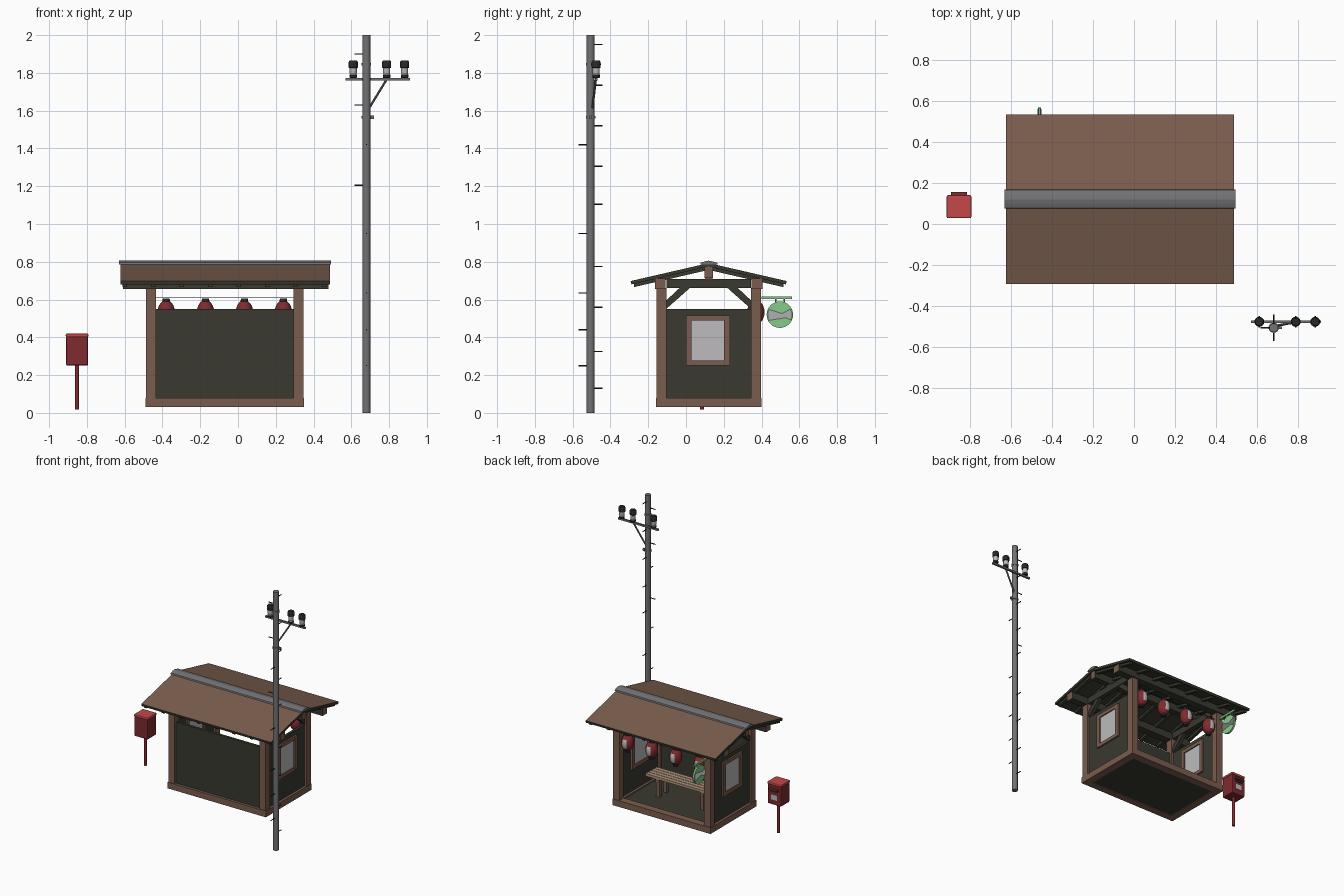
import bpy, bmesh, math
from mathutils import Vector

if "Cube" in bpy.data.objects:
    bpy.data.objects.remove(bpy.data.objects["Cube"])


def material(name, *rgb):
    m = bpy.data.materials.new(name)
    m.diffuse_color = (*rgb, 1)
    m.use_nodes = True
    m.node_tree.nodes["Principled BSDF"].inputs["Base Color"].default_value = m.diffuse_color
    return m


WOOD = material("brown_wood", .195, .11, .075)
DARK = material("dark_boards", .041, .041, .030)
GREY = material("steel_grey", .17, .17, .18)
PALE = material("pale_grey", .51, .50, .51)
RED = material("deep_red", .21, .024, .028)
LID = material("bright_red", .56, .065, .065)
GREEN = material("sign_green", .24, .60, .26)
TAN = material("bench_tan", .42, .29, .20)
BLACK = material("charcoal", .02, .022, .022)


def finish(name, bm, mats, rule=None, smooth=False, bevel=0):
    bmesh.ops.recalc_face_normals(bm, faces=bm.faces)
    bm.normal_update()
    if rule:
        for f in bm.faces:
            f.material_index = rule(f)
    me = bpy.data.meshes.new(name)
    bm.to_mesh(me)
    bm.free()
    for m in mats:
        me.materials.append(m)
    ob = bpy.data.objects.new(name, me)
    bpy.context.collection.objects.link(ob)
    if bevel:
        mod = ob.modifiers.new("bevel", 'BEVEL')
        mod.width, mod.segments = bevel, 2
    if smooth:
        bpy.context.view_layer.objects.active = ob
        ob.select_set(True)
        bpy.ops.object.shade_smooth_by_angle(angle=math.radians(40))
        ob.select_set(False)
    return ob


def prism(name, yz, x0, x1, mats, rule=None, bevel=0):
    """Profile in the y-z plane, extruded along x."""
    bm = bmesh.new()
    a = [bm.verts.new((x0, y, z)) for y, z in yz]
    b = [bm.verts.new((x1, y, z)) for y, z in yz]
    bm.faces.new(a)
    bm.faces.new(b[::-1])
    n = len(yz)
    for i in range(n):
        bm.faces.new((a[i], b[i], b[(i + 1) % n], a[(i + 1) % n]))
    return finish(name, bm, mats, rule, bevel=bevel)


def box(name, x0, x1, y0, y1, z0, z1, *mats, rule=None, bevel=0):
    return prism(name, [(y0, z0), (y1, z0), (y1, z1), (y0, z1)], x0, x1, mats, rule, bevel)


def rod(name, p, q, r, mat, n=8):
    p, q = Vector(p), Vector(q)
    bm = bmesh.new()
    bmesh.ops.create_cone(bm, cap_ends=True, segments=n, radius1=r, radius2=r, depth=(q - p).length)
    rot = Vector((0, 0, 1)).rotation_difference(q - p).to_matrix().to_4x4()
    bm.transform(rot)
    bmesh.ops.translate(bm, verts=bm.verts, vec=(p + q) / 2)
    return finish(name, bm, [mat], smooth=True)


def lathe(name, x, y, profile, mats, rule=None, n=16):
    """Turn (radius, z) points round a vertical axis."""
    bm = bmesh.new()
    rings = [[bm.verts.new((x + r * math.cos(2 * math.pi * i / n), y + r * math.sin(2 * math.pi * i / n), z))
              for i in range(n)] for r, z in profile]
    for a, b in zip(rings, rings[1:]):
        for i in range(n):
            j = (i + 1) % n
            bm.faces.new((a[i], a[j], b[j], b[i]))
    bm.faces.new(rings[0])
    bm.faces.new(rings[-1])
    return finish(name, bm, mats, rule, smooth=True)


def ends(f):
    return 1 if abs(f.normal.x) > .9 else 0


X0, X1, Y0, Y1 = -.49, .35, -.16, .40      # shelter footprint
P = .057                                    # post width

# Base frame and floor
for y in (Y0, Y1 - P):
    box("base_long_beam", X0, X1, y, y + P, .03, .078, WOOD)
for x in (X0, X1 - P):
    box("base_side_beam", x, x + P, Y0 + P, Y1 - P, .03, .078, WOOD)
box("floor", X0 + P, X1 - P, Y0 + P, Y1 - P, .035, .068, DARK)

# Corner posts, top beams, braces
for x in (X0 + .004, X1 - P):
    for y in (Y0 + .004, Y1 - P):
        box("corner_post", x, x + P - .004, y, y + P - .004, .078, .66, WOOD)
    box("tie_beam", x + .008, x + P - .012, Y0 + P, Y1 - P, .66, .71, DARK)
    for s in (-1, 1):
        brace = [(.12 + s * a, z) for a, z in ((.225, .55), (.225, .595), (.15, .665), (.095, .665))]
        prism("corner_brace", brace, x + .012, x + P - .016, [DARK])
    box("king_post", x + .008, x + P - .012, .10, .14, .71, .735, WOOD)
for y in (Y0 - .005, Y1 - P + .005):
    box("eave_beam", -.61, .48, y, y + P, .655, .712, DARK, WOOD, rule=ends)
box("ridge_beam", -.61, .48, .098, .142, .715, .775, DARK, WOOD, rule=ends)

# Walls: back and two sides with windows
box("back_wall", X0 + P, X1 - P, -.14, -.12, .07, .55, DARK)
for x in (-.461, .321):
    box("side_wall", x - .01, x + .01, Y0 + P, Y1 - P, .07, .55, DARK)
    box("window_glass", x - .014, x + .014, .03, .21, .275, .49, PALE)
    for y in (.0, .202):
        box("window_stile", x - .024, x + .024, y, y + .03, .25, .515, WOOD)
    for z in (.25, .488):
        box("window_rail", x - .022, x + .022, .03, .202, z, z + .027, WOOD)

# Roof slabs, rafters and ridge cap
RY, RZ, EZ, HALF = .12, .793, .698, .413
for s in (-1, 1):
    prism("roof_slope", [(RY, RZ), (RY + s * HALF, EZ), (RY + s * (HALF - .004), EZ - .018), (RY, RZ - .018)],
          -.623, .487, [DARK, WOOD], rule=lambda f: 1 if f.normal.z > .5 else 0)
    for i in range(8):
        x = -.60 + i * .151
        prism("rafter", [(RY, RZ - .018), (RY + s * .395, EZ - .014), (RY + s * .395, EZ - .032), (RY, RZ - .036)],
              x - .012, x + .012, [DARK])
prism("ridge_cap", [(.075, .785), (.078, .795), (.10, .802), (.12, .806), (.14, .802), (.165, .795), (.168, .785)],
      -.63, .493, [GREY])

# Bench with slats and legs
for i in range(4):
    y = .045 + i * .035
    box("bench_slat", -.35, .22, y, y + .031, .205, .225, TAN)
for x in (-.26, .12):
    box("bench_bearer", x - .015, x + .015, .05, .18, .18, .205, WOOD)
    for y in (.06, .15):
        box("bench_leg", x - .014, x + .014, y, y + .025, .068, .18, WOOD)

# Lanterns hanging on a cord along the open side
rod("lantern_cord", (X0 + P, .37, .61), (X1 - P, .37, .61), .002, BLACK, 6)
for x in (-.38, -.172, .034, .24):
    prof = [(.018, .461), (.02, .472)]
    prof += [(.046 * math.cos(t), .533 + .064 * math.sin(t)) for t in [math.radians(a) for a in range(-64, 65, 16)]]
    prof += [(.02, .594), (.018, .605)]

    def lantern_rule(f, x=x):
        c = f.calc_center_median()
        if c.z > .592 or c.z < .474:
            return 1
        return 2 if c.y > .395 and abs(c.x - x) < .022 and abs(c.z - .533) < .026 else 0
    lathe("lantern", x, .37, prof, [RED, BLACK, PALE], lantern_rule)

# Round hanging sign on a bracket
SX, SY, SZ, SR = -.46, .497, .52, .07
box("sign_bracket", SX - .006, SX + .006, .40, .562, .602, .617, GREEN)
for y in (.475, .52):
    rod("sign_hanger", (SX, y, .58), (SX, y, .604), .004, GREEN, 6)
rod("sign_disc", (SX - .007, SY, SZ), (SX + .007, SY, SZ), SR, GREEN, 32)
band = []
for s in (1, -1):
    for a in (-26, -10, 10, 28):
        t = math.radians(a)
        band.append((SY + s * .064 * math.cos(t), SZ + s * .064 * math.sin(t) * (1 if s > 0 else -1) * s))
band = band[:4] + band[4:][::-1]
prism("sign_band", band, SX - .009, SX + .009, [PALE])

# Letter box on a post
BX = -.852
rod("letter_box_post", (BX, .085, .018), (BX, .085, .26), .011, RED, 12)
box("letter_box", BX - .058, BX + .058, .03, .138, .25, .405, RED, bevel=.008)
box("letter_box_lid", BX - .06, BX + .06, .028, .14, .40, .42, LID, bevel=.007)
box("letter_slot_hood", BX - .038, BX + .038, .135, .156, .365, .38, RED)
box("letter_slot", BX - .033, BX + .033, .136, .141, .35, .365, BLACK)
box("letter_box_plate", BX - .025, BX + .025, .136, .141, .29, .33, PALE)

# Utility pole with step bolts
PX, PY = .68, -.505
rod("utility_pole", (PX, PY, 0), (PX, PY, 2), .021, GREY, 20)
steps = {(0, 1): (1.95, 1.735, 1.52, 1.305, 1.105, .775, .56, .325, .13),
         (0, -1): (1.42, .95, .635, .44, .25), (-1, 0): (1.90, 1.63, 1.205)}
for (dx, dy), heights in steps.items():
    for z in heights:
        rod("step_bolt", (PX + .015 * dx, PY + .015 * dy, z), (PX + .064 * dx, PY + .064 * dy, z), .0035, BLACK, 6)
for z in (1.565, 1.845):
    rod("pole_clamp", (PX, PY, z - .007), (PX, PY, z + .007), .025, GREY, 20)
box("clamp_lug", PX + .02, PX + .04, PY - .006, PY + .006, 1.556, 1.574, GREY)

# Cross arm, its brace and three insulators
box("cross_arm", .57, .91, -.483, -.469, 1.759, 1.772, GREY)
rod("arm_brace", (.695, -.495, 1.615), (.785, -.478, 1.762), .006, GREY, 8)
for x in (.61, .787, .882):
    lathe("insulator", x, -.476,
          [(.016, 1.772), (.020, 1.776), (.020, 1.79), (.017, 1.793), (.019, 1.80), (.019, 1.825),
           (.024, 1.828), (.024, 1.858), (.019, 1.866)],
          [BLACK, PALE], lambda f: 1 if 1.79 < f.calc_center_median().z < 1.826 else 0)
    rod("wire_clip", (x, -.503, 1.845), (x, -.449, 1.845), .004, BLACK, 6)
